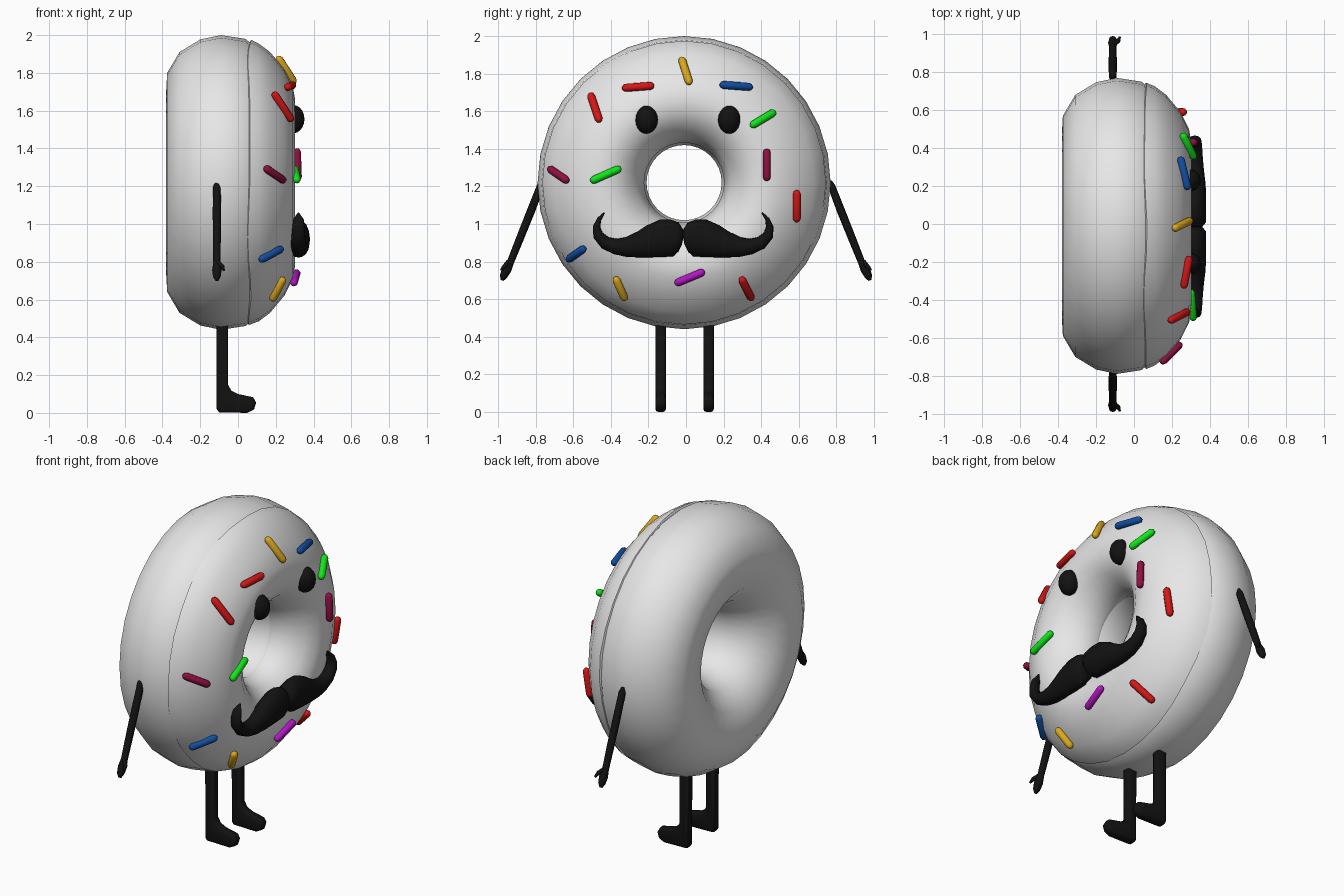
import bpy, bmesh, math
from mathutils import Vector

if "Cube" in bpy.data.objects:
    bpy.data.objects.remove(bpy.data.objects["Cube"])

CY, CZ = -0.01, 1.22  # ring centre


def material(name, r, g, b):
    m = bpy.data.materials.new(name)
    m.diffuse_color = (r, g, b, 1)
    m.use_nodes = True
    m.node_tree.nodes["Principled BSDF"].inputs["Base Color"].default_value = m.diffuse_color
    return m


MAT = {
    "white": material("white", 0.8, 0.8, 0.8),
    "black": material("black", 0.006, 0.006, 0.006),
    "red": material("red", 0.68, 0.008, 0.008),
    "green": material("green", 0.005, 0.8, 0.01),
    "blue": material("blue", 0.006, 0.075, 0.36),
    "yellow": material("yellow", 0.72, 0.4, 0.012),
    "maroon": material("maroon", 0.28, 0.005, 0.055),
    "purple": material("purple", 0.45, 0.008, 0.55),
}


def finish(bm, name, colour, angle=60):
    bmesh.ops.recalc_face_normals(bm, faces=bm.faces)
    me = bpy.data.meshes.new(name)
    bm.to_mesh(me)
    bm.free()
    ob = bpy.data.objects.new(name, me)
    bpy.context.collection.objects.link(ob)
    me.materials.append(MAT[colour])
    bpy.ops.object.select_all(action='DESELECT')
    ob.select_set(True)
    bpy.context.view_layer.objects.active = ob
    bpy.ops.object.shade_smooth_by_angle(angle=math.radians(angle))
    return ob


def revolve(name, profile, closed, wave=0.0, n=32):
    """Spin (x, radius) points about the x axis through the ring centre."""
    bm = bmesh.new()
    rings = []
    for i in range(n):
        a = 2 * math.pi * i / n
        dx = wave * (math.sin(5 * a) + 0.6 * math.sin(8 * a + 1))
        rings.append([bm.verts.new((x + (dx if j < 2 else 0), CY + r * math.cos(a), CZ + r * math.sin(a)))
                      for j, (x, r) in enumerate(profile)])
    m = len(profile)
    for i in range(n):
        p, q = rings[i], rings[(i + 1) % n]
        for j in range(m if closed else m - 1):
            k = (j + 1) % m
            bm.faces.new((p[j], p[k], q[k], q[j]))
    return finish(bm, name, colour="white")


def tube(name, stations, colour, n=12):
    """Sweep ellipses along stations of (point, width radius, depth radius)."""
    bm = bmesh.new()
    pts = [Vector(s[0]) for s in stations]
    rings = []
    for i, (_, w, d) in enumerate(stations):
        t = (pts[min(i + 1, len(pts) - 1)] - pts[max(i - 1, 0)]).normalized()
        side = t.cross(Vector((1, 0, 0))).normalized()
        depth = side.cross(t)
        rings.append([bm.verts.new(pts[i] + side * w * math.cos(2 * math.pi * k / n)
                                   + depth * d * math.sin(2 * math.pi * k / n)) for k in range(n)])
    for p, q in zip(rings, rings[1:]):
        for k in range(n):
            bm.faces.new((p[k], p[(k + 1) % n], q[(k + 1) % n], q[k]))
    bm.faces.new(rings[0])
    bm.faces.new(rings[-1])
    return finish(bm, name, colour)


# Ring dough
revolve("dough_ring", [
    (-0.38, 0.49), (-0.375, 0.58), (-0.31, 0.69), (-0.2, 0.757), (-0.09, 0.78), (0.04, 0.76),
    (0.12, 0.69), (0.22, 0.58), (0.27, 0.47), (0.24, 0.34), (0.17, 0.27), (0.07, 0.22),
    (-0.02, 0.2), (-0.13, 0.207), (-0.25, 0.26), (-0.345, 0.36)], True)

# Icing on the face side with a slightly wavy edge
ICING = [(0.05, 0.735), (0.06, 0.755), (0.11, 0.735), (0.17, 0.69), (0.245, 0.6), (0.29, 0.51),
         (0.302, 0.44), (0.29, 0.37), (0.25, 0.305), (0.18, 0.25), (0.09, 0.213), (0.06, 0.222)]
revolve("icing", ICING, False, wave=0.006)


def icing_point(y, z, lift):
    """Point on the icing above (y, z)."""
    r = math.hypot(y - CY, z - CZ)
    x = ICING[1][0]
    for (x0, r0), (x1, r1) in zip(ICING[1:-1], ICING[2:-1]):
        if r1 <= r <= r0:
            x = x0 + (x1 - x0) * (r0 - r) / (r0 - r1)
    return Vector((x + lift, y, z))


# Sprinkles: end points (y, z) on the face
SPRINKLES = [
    ("yellow", -0.02, 1.87, 0.015, 1.76), ("red", -0.32, 1.725, -0.19, 1.735),
    ("red", -0.505, 1.68, -0.465, 1.56), ("blue", 0.2, 1.74, 0.335, 1.73),
    ("green", 0.36, 1.53, 0.46, 1.59), ("maroon", 0.43, 1.38, 0.43, 1.25),
    ("red", 0.59, 1.16, 0.59, 1.03), ("maroon", -0.72, 1.29, -0.64, 1.235),
    ("green", -0.49, 1.235, -0.365, 1.29), ("blue", -0.62, 0.815, -0.55, 0.865),
    ("yellow", -0.37, 0.7, -0.33, 0.61), ("purple", -0.04, 0.69, 0.08, 0.74),
    ("red", 0.3, 0.7, 0.345, 0.61)]
R = 0.021
for colour, y0, z0, y1, z1 in SPRINKLES:
    a, b = icing_point(y0, z0, 0.016), icing_point(y1, z1, 0.016)
    t = (b - a).normalized() * R
    caps = [(0.95, 0.35), (0.65, 0.76), (0, 1)]
    st = [(a - t * u, R * v, R * v) for u, v in caps]
    st += [(b + t * u, R * v, R * v) for u, v in reversed(caps)]
    tube("sprinkle_" + colour, st, colour, 10)

# Eyes
for y in (-0.21, 0.23):
    bm = bmesh.new()
    bmesh.ops.create_uvsphere(bm, u_segments=16, v_segments=10, radius=1)
    bmesh.ops.scale(bm, vec=(0.06, 0.06, 0.075), verts=bm.verts)
    bmesh.ops.translate(bm, vec=(0.292, y, 1.555), verts=bm.verts)
    finish(bm, "eye", "black")

# Moustache halves: (offset from middle, height, radius)
HALF = [(0.0, 0.925, 0.035), (0.025, 0.93, 0.078), (0.06, 0.926, 0.098), (0.11, 0.924, 0.1),
        (0.17, 0.908, 0.088), (0.23, 0.89, 0.07), (0.3, 0.877, 0.053), (0.36, 0.88, 0.042),
        (0.415, 0.9, 0.035), (0.453, 0.94, 0.028), (0.461, 0.985, 0.02), (0.448, 1.025, 0.012),
        (0.42, 1.06, 0.003)]
for s in (-1, 1):
    tube("moustache_half", [((0.32, -0.015 + s * u, z), r, min(0.06, r * 0.5 + 0.022) if r > 0.01 else r)
                            for u, z, r in HALF], "black", 16)

# Arms with thumbs
ARM = [(0.768, 1.23, 0.008), (0.775, 1.2, 0.02), (0.825, 1.07, 0.022), (0.885, 0.92, 0.021),
       (0.935, 0.795, 0.019), (0.955, 0.755, 0.025), (0.972, 0.72, 0.02), (0.98, 0.7, 0.008)]
for s in (-1, 1):
    tube("arm", [((-0.112, s * y, z), r, r) for y, z, r in ARM], "black")
    tube("thumb", [((-0.11, s * 0.945, 0.8), 0.012, 0.012), ((-0.083, s * 0.965, 0.775), 0.012, 0.012),
                   ((-0.075, s * 0.985, 0.755), 0.006, 0.006)], "black", 8)

# Legs with feet: side outline (x, z) extruded and bevelled
LEG = [(-0.113, 0.02), (-0.1, 0.003), (0.05, 0.0), (0.085, 0.018), (0.096, 0.055), (0.08, 0.083),
       (0.0, 0.1), (-0.035, 0.117), (-0.053, 0.15), (-0.053, 0.52), (-0.115, 0.52)]
for y in (-0.135, 0.12):
    bm = bmesh.new()
    face = bm.faces.new([bm.verts.new((x, y - 0.028, z)) for x, z in LEG])
    out = bmesh.ops.extrude_face_region(bm, geom=[face])
    bmesh.ops.translate(bm, vec=(0, 0.056, 0),
                        verts=[v for v in out["geom"] if isinstance(v, bmesh.types.BMVert)])
    rim = [e for e in bm.edges if abs(e.verts[0].co.y - e.verts[1].co.y) < 0.001]
    bmesh.ops.bevel(bm, geom=rim, offset=0.015, segments=2, profile=0.5, affect='EDGES', clamp_overlap=True)
    finish(bm, "leg_and_foot", "black", 50)
